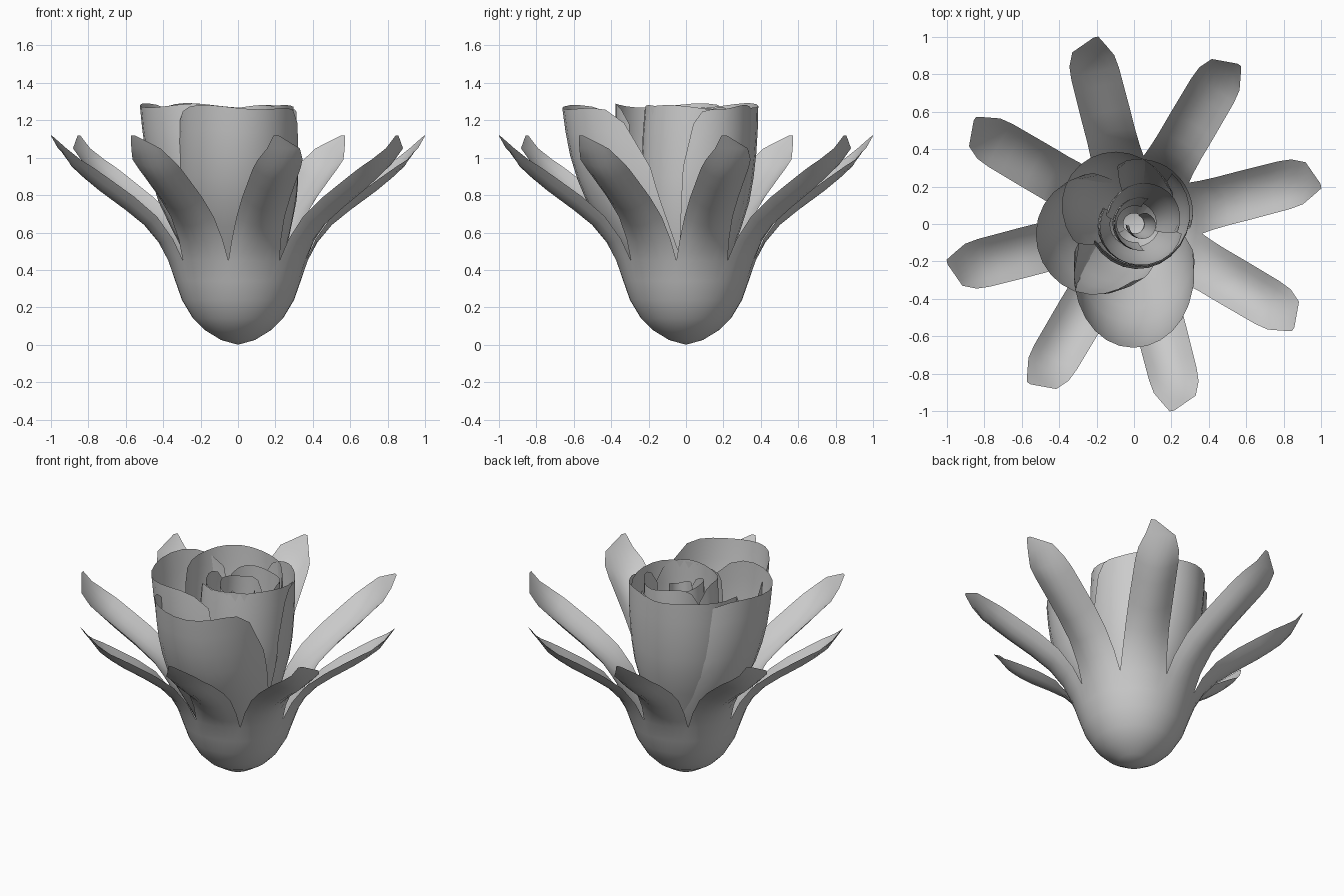
import bpy, bmesh
from math import sin, cos, radians

cube = bpy.data.objects.get("Cube")
if cube:
    bpy.data.objects.remove(cube)

mat = bpy.data.materials.new("petal_grey")
mat.use_nodes = True
grey = (0.6, 0.6, 0.6, 1)
mat.diffuse_color = grey
mat.node_tree.nodes["Principled BSDF"].inputs["Base Color"].default_value = grey


def lerp(table, z):
    """Read a value from (z, value) pairs."""
    for (z0, a), (z1, b) in zip(table, table[1:]):
        if z <= z1:
            return a + (b - a) * max(0, (z - z0) / (z1 - z0))
    return table[-1][1]


def add_sheet(bm, point, cols, rows):
    """Grid of quads from point(u in -1..1, row number)."""
    grid = [[bm.verts.new(point(2 * c / cols - 1, r)) for c in range(cols + 1)]
            for r in range(rows + 1)]
    for low, high in zip(grid, grid[1:]):
        for c in range(cols):
            bm.faces.new((low[c], low[c + 1], high[c + 1], high[c]))


def finish(bm, name):
    bmesh.ops.remove_doubles(bm, verts=bm.verts, dist=0.0005)
    bmesh.ops.dissolve_degenerate(bm, edges=bm.edges, dist=0.0005)
    mesh = bpy.data.meshes.new(name)
    bm.to_mesh(mesh)
    bm.free()
    mesh.materials.append(mat)
    mesh.shade_smooth()
    obj = bpy.data.objects.new(name, mesh)
    bpy.context.collection.objects.link(obj)


# Cup with eight leaves: radius, height, half angle, pinch of edges, lift of edges
LEAF = [(0, 0, 22.5, 0, 0), (.09, .025, 22.5, 0, 0), (.18, .08, 22.5, 0, 0),
        (.24, .14, 22.5, 0, 0), (.30, .24, 22.5, 0, 0), (.335, .34, 22.5, 0, 0),
        (.376, .45, 22.5, .02, 0), (.43, .545, 19, .03, .02), (.51, .635, 15.4, .02, .05),
        (.62, .72, 12.4, 0, .07), (.76, .82, 10, 0, .07), (.84, .885, 9, 0, .06),
        (.91, .95, 7.8, 0, .04), (.975, 1.05, 5.3, 0, 0), (1.02, 1.12, .7, 0, 0)]
bm = bmesh.new()
for k in range(8):
    def leaf_point(u, row):
        r, z, half, pinch, lift = LEAF[row]
        skew = -3 if row == len(LEAF) - 1 else 0
        a = radians(14.5 + skew + 45 * k + u * half)
        r *= 1 - pinch * u * u
        return r * cos(a), r * sin(a), z + lift * u * u
    add_sheet(bm, leaf_point, 6, len(LEAF) - 1)
finish(bm, "leaf_cup")

# Petals: curved sheets that open and lean outward as they rise
OPEN = [(.1, .15), (.3, .6), (.55, .84), (.8, 1), (1.1, 1.02), (1.3, .99)]
LEAN = [(.1, 0), (.45, .15), (.8, .6), (1, .8), (1.3, 1)]


def petal(name, cx, cy, rx, ry, start, end, top, bottom=.12, drop=.1):
    rows = 9

    def point(u, row):
        high = top - drop * u ** 8 + .012 * sin(5 * u + start)
        z = bottom + (high - bottom) * row / rows
        a = radians(start + (end - start) * (u + 1) / 2)
        s, o = lerp(OPEN, z), lerp(LEAN, z)
        return cx * o + rx * s * cos(a), cy * o + ry * s * sin(a), z
    bm = bmesh.new()
    add_sheet(bm, point, 14, rows)
    finish(bm, name)


petal("front_petal", 0, -.29, .32, .38, -185, 4, 1.27, drop=.33)
petal("right_petal", -.22, -.06, .31, .32, 105, 310, 1.28)
petal("back_petal", -.1, .1, .29, .29, 20, 215, 1.28)
petal("left_petal", .03, .06, .27, .28, -150, 50, 1.27)
petal("rear_left_petal", .03, .06, .285, .29, -12, 112, 1.27, drop=.33)
petal("inner_petal_1", .04, -.02, .22, .2, 150, 350, 1.27, .3)
petal("inner_petal_2", .06, .03, .19, .19, -20, 170, 1.26, .3)
petal("inner_petal_3", .04, 0, .14, .14, 70, 280, 1.24, .4)
petal("bud", .05, -.01, .07, .07, 180, 430, 1.2, .4, .05)
